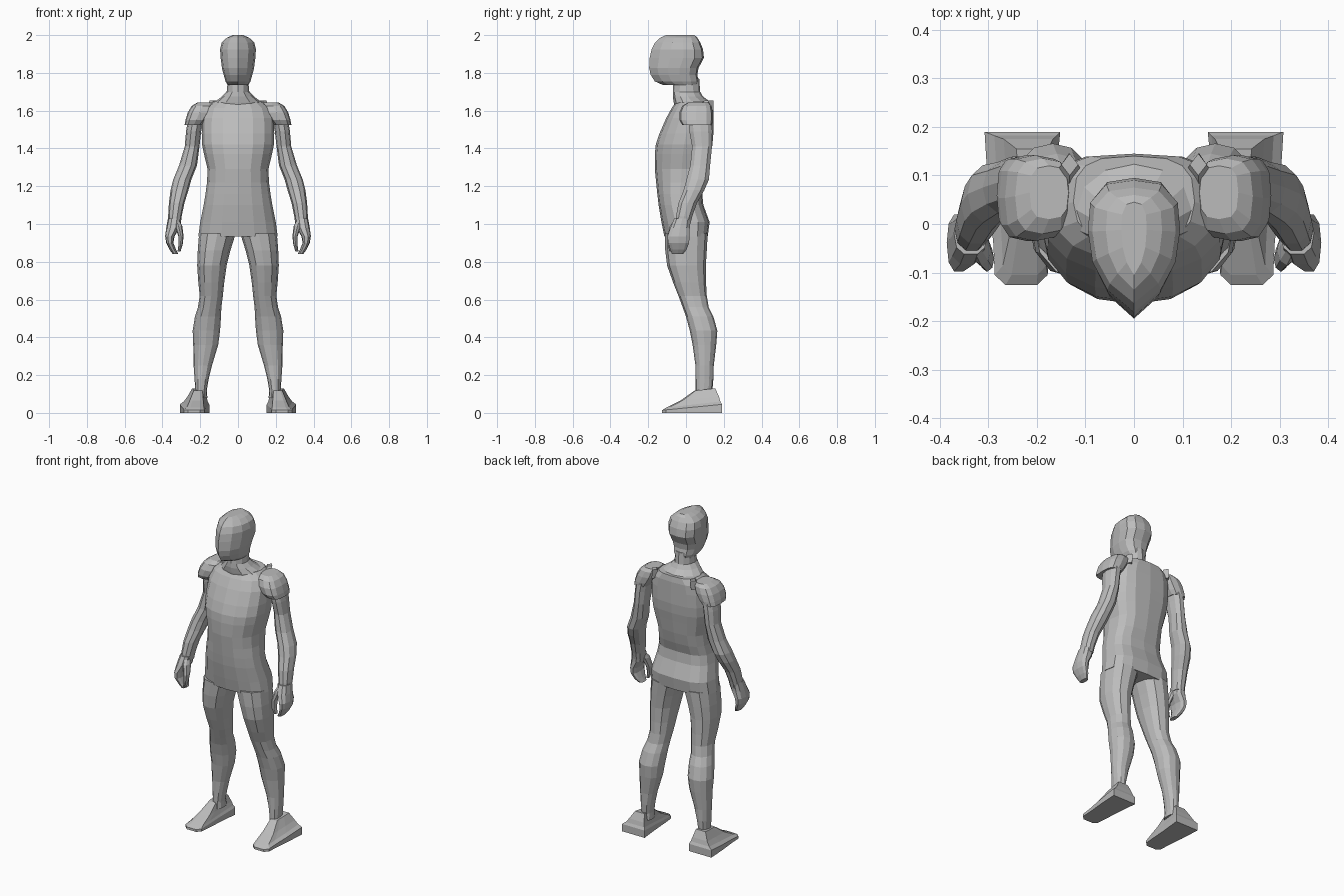
import bpy, bmesh, math

grey = bpy.data.materials.new("neutral grey")
grey.diffuse_color = (0.5, 0.5, 0.5, 1)


def oval(x0, x1, y0, y1, z, n=12, front=2.0, back=2.0):
    """Ring filling a rectangle; a higher exponent gives squarer corners."""
    pts = []
    for i in range(n):
        a = 2 * math.pi * i / n
        c, s = math.cos(a), math.sin(a)
        p = 2 / (front if s < 0 else back)
        x = math.copysign(abs(c) ** p, c) if abs(c) > 1e-6 else 0
        y = math.copysign(abs(s) ** p, s) if abs(s) > 1e-6 else 0
        pts.append(((x0 + x1) / 2 + x * (x1 - x0) / 2,
                    (y0 + y1) / 2 + y * (y1 - y0) / 2, z))
    return pts


def loft(name, rings, mirror=False):
    """Skin a stack of rings into a closed, flat-shaded object."""
    bm = bmesh.new()
    loops = [[bm.verts.new(p) for p in r] for r in rings]
    n = len(loops[0])
    for a, b in zip(loops, loops[1:]):
        for i in range(n):
            j = (i + 1) % n
            bm.faces.new((a[i], a[j], b[j], b[i]))
    bm.faces.new(loops[0])
    bm.faces.new(loops[-1])
    bmesh.ops.recalc_face_normals(bm, faces=bm.faces[:])
    me = bpy.data.meshes.new(name)
    bm.to_mesh(me)
    bm.free()
    me.materials.append(grey)
    ob = bpy.data.objects.new(name, me)
    bpy.context.collection.objects.link(ob)
    if mirror:
        ob.modifiers.new("Mirror", 'MIRROR')
    return ob


# Head: keel-shaped front, broad back (half width, front y, back y, z)
half = [(.58, .17), (.9, .38), (1, .62), (.95, .83), (.6, .97)]
outline = [(0, 0)] + half + [(0, 1)] + [(-x, y) for x, y in reversed(half)]
head = [(.055, -.12, .06, 1.735), (.066, -.165, .066, 1.755),
        (.076, -.187, .06, 1.79), (.085, -.195, .066, 1.825),
        (.092, -.192, .095, 1.88), (.095, -.182, .09, 1.925),
        (.086, -.163, .075, 1.962), (.058, -.135, .06, 1.987),
        (.026, -.105, .045, 2.0)]
loft("head", [[(x * w, y0 + y * (y1 - y0), z) for x, y in outline]
              for w, y0, y1, z in head])

# Neck spreading into the collar
neck = [(.135, -.06, .135, 1.62), (.125, -.065, .13, 1.645),
        (.085, -.07, .09, 1.675), (.06, -.07, .075, 1.70),
        (.053, -.065, .07, 1.77)]
loft("neck", [oval(-w, w, a, b, z) for w, a, b, z in neck])

# Tunic torso: rounded chest, flatter back
torso = [(.21, -.115, .115, .935), (.2, -.13, .125, 1.01),
         (.182, -.145, .092, 1.10), (.172, -.152, .086, 1.16),
         (.164, -.158, .105, 1.22), (.161, -.165, .12, 1.29),
         (.18, -.165, .132, 1.37), (.19, -.16, .14, 1.42),
         (.192, -.14, .145, 1.48), (.19, -.105, .145, 1.56),
         (.172, -.075, .145, 1.615), (.125, -.05, .14, 1.65)]
loft("tunic", [oval(-w, w, a, b, z, 16, 2.2, 3) for w, a, b, z in torso])

# Legs, from ankle to hip
leg = [(.162, .228, .045, .15, .08), (.165, .226, .05, .14, .12),
       (.155, .23, .05, .145, .18), (.138, .235, .05, .147, .25),
       (.105, .237, .035, .16, .36), (.095, .24, .02, .166, .435),
       (.09, .228, 0, .145, .51), (.088, .212, -.018, .12, .56),
       (.08, .203, -.04, .11, .62), (.073, .21, -.068, .106, .69),
       (.06, .216, -.1, .105, .78), (.04, .213, -.11, .11, .86),
       (.012, .206, -.112, .115, .95)]
loft("legs", [oval(*r, 12, 2.2, 2.2) for r in leg], True)

# Feet: flat sole with square heel and rounded toe, instep rising to the ankle
sole = [(.20, -.126), (.265, -.126), (.287, -.105), (.29, -.04), (.3, .06),
        (.308, .19), (.152, .19), (.165, .06), (.172, -.04), (.178, -.105)]


def foot_ring(k, y0, y1, z0, z1):
    """Narrow the sole outline by k, refit its length and slope it."""
    pts = []
    for x, y in sole:
        t = (y + .126) / .316
        pts.append((.195 + (x - .195) * k if k < 1 else x,
                    y0 + t * (y1 - y0), z0 + t * (z1 - z0)))
    return pts


loft("feet", [foot_ring(1, -.126, .19, 0, 0),
              foot_ring(1, -.126, .19, .014, .045),
              foot_ring(.82, -.105, .182, .028, .06),
              foot_ring(.65, -.03, .175, .065, .085),
              foot_ring(.42, .045, .155, .118, .13)], True)

# Arms, from wrist to shoulder
arm = [(.303, .368, -.06, .025, 1.0), (.298, .37, -.055, .035, 1.04),
       (.284, .366, -.042, .06, 1.11), (.262, .357, -.015, .1, 1.18),
       (.247, .343, .0, .124, 1.235), (.217, .312, .02, .13, 1.31),
       (.204, .282, .03, .14, 1.41), (.195, .275, .015, .142, 1.49),
       (.18, .262, .01, .14, 1.57), (.17, .24, .02, .13, 1.61)]
loft("arms", [oval(*r, 10, 2.2, 2.2) for r in arm], True)

# Shoulder caps: squared, flaring out over the upper arm
cap = [(.185, .283, -.02, .138, 1.525), (.165, .278, -.035, .142, 1.55),
       (.14, .266, -.035, .142, 1.59), (.13, .245, -.02, .135, 1.625),
       (.135, .215, .01, .12, 1.643)]
loft("shoulder_caps", [oval(*r, 12, 3, 3) for r in cap], True)

# Collar points where the caps meet the collar
loft("collar_points", [oval(.1, .17, .04, .145, 1.6, 4),
                       oval(.115, .15, .1, .145, 1.655, 4)], True)

# Hands: outer palm with curled fingers, and a thumb on the inside
hand = [(.316, .345, -.075, -.015, .84), (.328, .363, -.085, .005, .865),
        (.342, .38, -.098, .018, .9), (.336, .386, -.1, .022, .935),
        (.308, .38, -.085, .022, .98), (.302, .371, -.064, .026, 1.03)]
loft("hands", [oval(*r, 10, 2.5, 2.5) for r in hand], True)
thumb = [(.304, .32, -.088, -.06, .855), (.293, .315, -.098, -.058, .89),
         (.288, .316, -.098, -.045, .935), (.295, .335, -.085, -.02, .99),
         (.31, .345, -.06, -.01, 1.02)]
loft("thumbs", [oval(*r, 8) for r in thumb], True)
